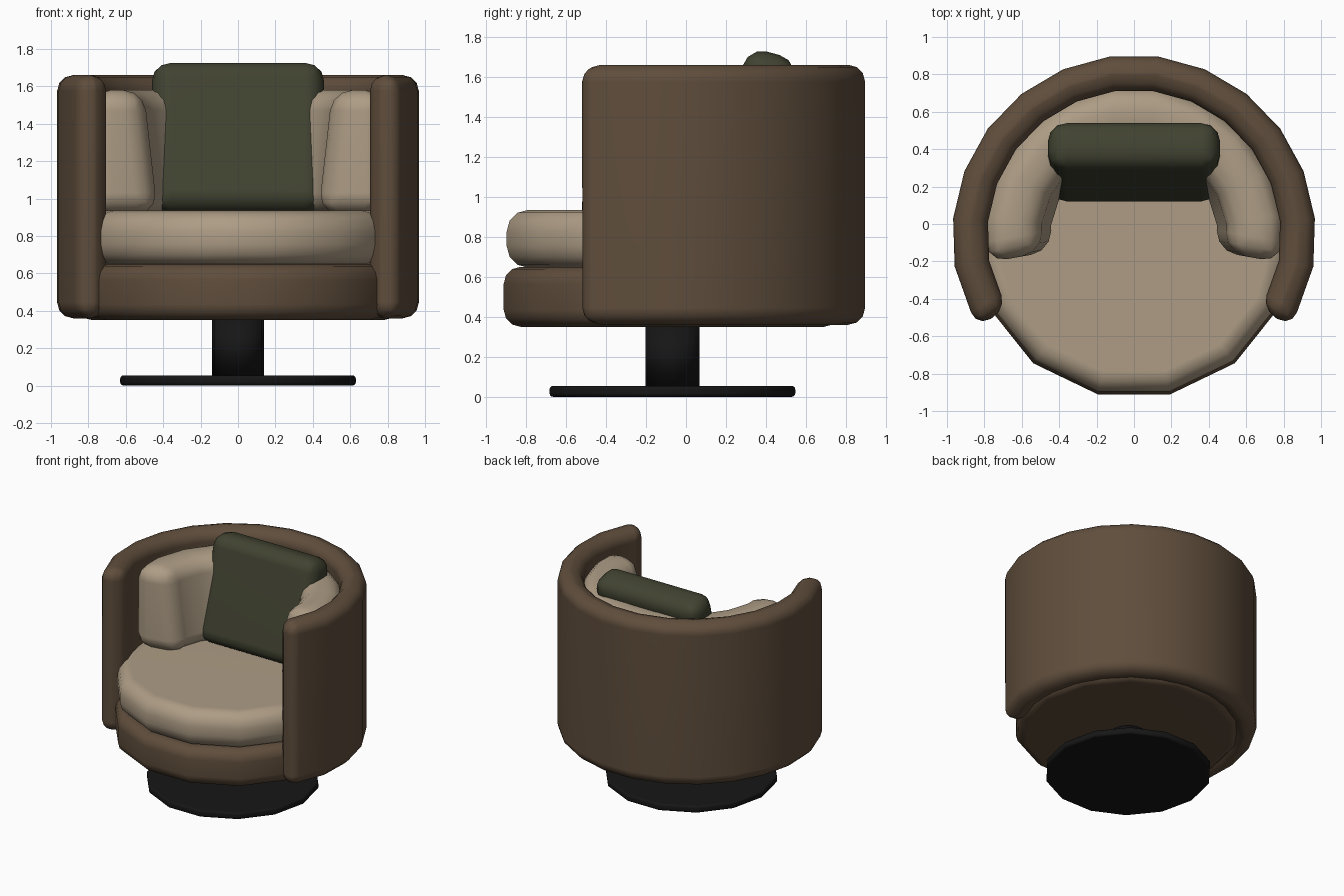
import bpy, bmesh
from math import sin, cos, pi, radians

if "Cube" in bpy.data.objects:
    bpy.data.objects.remove(bpy.data.objects["Cube"])

CY = -0.068  # shared y centre of all round parts


def material(name, rgb):
    m = bpy.data.materials.new(name)
    m.diffuse_color = (*rgb, 1)
    m.use_nodes = True
    m.node_tree.nodes["Principled BSDF"].inputs["Base Color"].default_value = m.diffuse_color
    return m


BROWN = material("brown_fabric", (0.115, 0.075, 0.045))
BEIGE = material("beige_fabric", (0.42, 0.335, 0.235))
GREEN = material("green_fabric", (0.052, 0.055, 0.03))
BLACK = material("black_metal", (0.008, 0.008, 0.008))


def finish(name, bm, mat, bevel, segments=3):
    bmesh.ops.recalc_face_normals(bm, faces=bm.faces)
    me = bpy.data.meshes.new(name)
    bm.to_mesh(me)
    bm.free()
    me.materials.append(mat)
    for p in me.polygons:
        p.use_smooth = True
    ob = bpy.data.objects.new(name, me)
    bpy.context.collection.objects.link(ob)
    if bevel:
        b = ob.modifiers.new("Bevel", 'BEVEL')
        b.width, b.segments = bevel, segments
        b.limit_method, b.angle_limit = 'ANGLE', radians(40)
    ob.modifiers.new("Normals", 'WEIGHTED_NORMAL')
    return ob


def disc(name, mat, r, z0, z1, bevel, sides=14, turn=0.0):
    """Upright polygonal drum; turn=0 puts a corner on +x."""
    bm = bmesh.new()
    pts = [(r * cos(turn + 2 * pi * i / sides), CY + r * sin(turn + 2 * pi * i / sides))
           for i in range(sides)]
    face = bm.faces.new([bm.verts.new((x, y, z0)) for x, y in pts])
    top = bmesh.ops.extrude_face_region(bm, geom=[face])
    verts = [g for g in top["geom"] if isinstance(g, bmesh.types.BMVert)]
    bmesh.ops.translate(bm, verts=verts, vec=(0, 0, z1 - z0))
    if not any(len(f.verts) == sides and f.calc_center_median().z < z0 + 1e-4 for f in bm.faces):
        bm.faces.new([v for v in bm.verts if v not in verts])
    return finish(name, bm, mat, bevel)


def arc(name, mat, profile, angles, bevel):
    """Sweep an (r, z) profile round the centre; angles in degrees from +y."""
    bm = bmesh.new()
    rings = [[bm.verts.new((r * sin(radians(a)), CY + r * cos(radians(a)), z))
              for r, z in profile] for a in angles]
    n = len(profile)
    for a, b in zip(rings, rings[1:]):
        for i in range(n):
            j = (i + 1) % n
            bm.faces.new((a[i], a[j], b[j], b[i]))
    bm.faces.new(rings[0])
    bm.faces.new(rings[-1])
    return finish(name, bm, mat, bevel)


# Swivel base
disc("base_plate", BLACK, 0.63, 0.0, 0.055, 0.018)
disc("base_column", BLACK, 0.138, 0.04, 0.38, 0)

# Seat platform and seat cushion
disc("seat_platform", BROWN, 0.865, 0.35, 0.65, 0.085)
disc("seat_cushion", BEIGE, 0.85, 0.645, 0.935, 0.11)

# Wrap-around shell
half = [7.65 + 15.3 * k for k in range(7)] + [119.8]
arc("shell", BROWN, [(0.785, 0.36), (0.972, 0.36), (0.972, 1.66), (0.785, 1.66)],
    [-a for a in reversed(half)] + half, 0.085)

# Curved back cushion, thinner towards its top
arc("back_cushion", BEIGE, [(0.435, 0.92), (0.80, 0.92), (0.80, 1.58), (0.51, 1.58)],
    [-100 + 200 * i / 11 for i in range(12)], 0.11)

# Loose pillow leaning on the back cushion
bm = bmesh.new()
bmesh.ops.create_cube(bm, size=1)
bmesh.ops.scale(bm, verts=bm.verts, vec=(0.92, 0.265, 0.826))
pillow = finish("pillow", bm, GREEN, 0.1)
pillow.location = (0, 0.33, 1.318)
pillow.rotation_euler.x = radians(-15)
